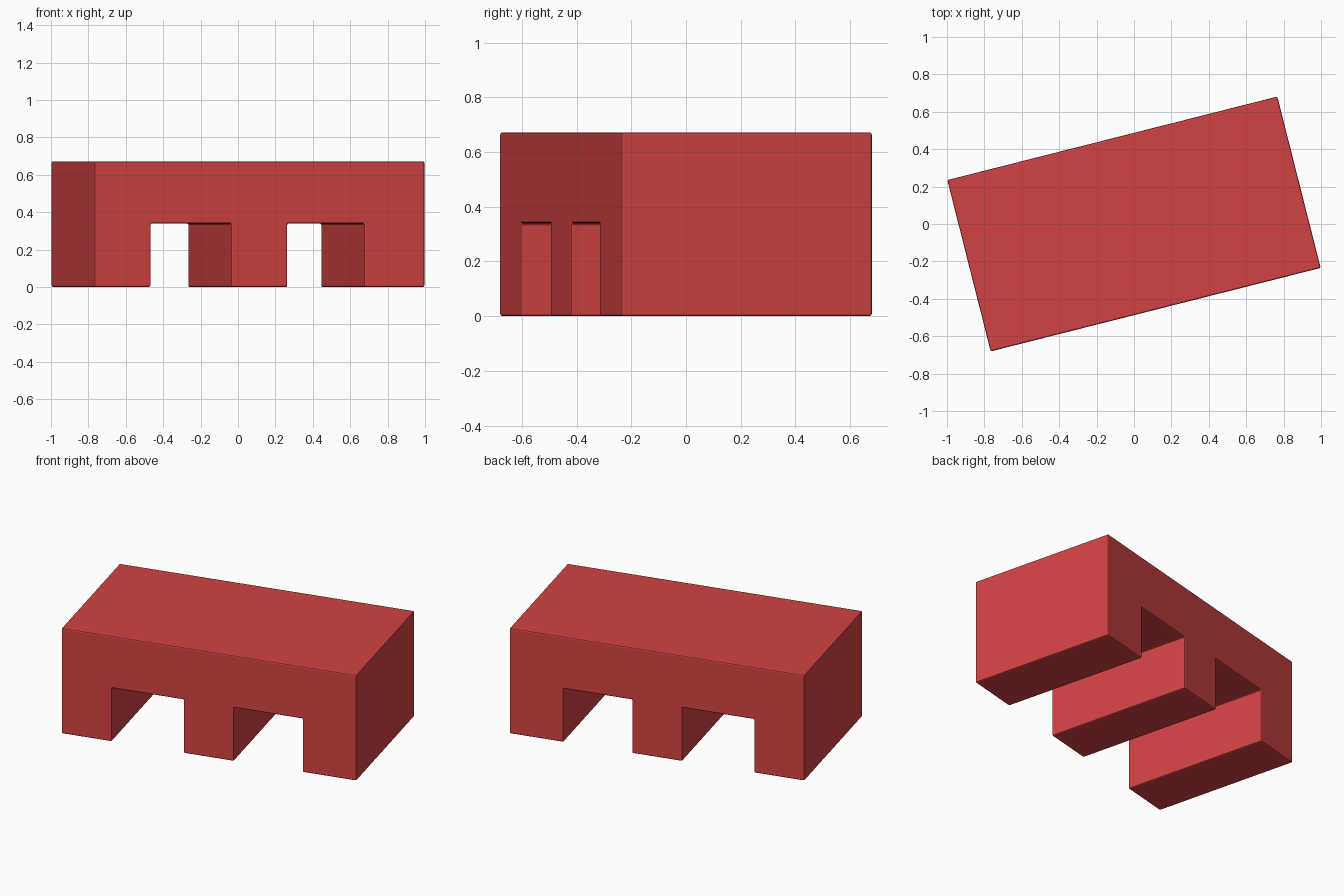
import bpy, bmesh, math

if "Cube" in bpy.data.objects:
    bpy.data.objects.remove(bpy.data.objects["Cube"])

LENGTH, WIDTH, HEIGHT, ARCH = 1.82, 0.945, 0.672, 0.34
OPENINGS = [(-0.60, -0.156), (0.154, 0.577)]  # spans of the two channels

red = bpy.data.materials.new("red")
red.diffuse_color = (0.65, 0.055, 0.056, 1)
red.use_nodes = True
red.node_tree.nodes["Principled BSDF"].inputs["Base Color"].default_value = red.diffuse_color

# Profile of the block seen from its long side
profile = [(-LENGTH / 2, HEIGHT), (-LENGTH / 2, 0)]
for a, b in OPENINGS:
    profile += [(a, 0), (a, ARCH), (b, ARCH), (b, 0)]
profile += [(LENGTH / 2, 0), (LENGTH / 2, HEIGHT)]

# Extrude the profile through the width
bm = bmesh.new()
face = bm.faces.new([bm.verts.new((x, -WIDTH / 2, z)) for x, z in profile])
ext = bmesh.ops.extrude_face_region(bm, geom=[face])
back = [v for v in ext["geom"] if isinstance(v, bmesh.types.BMVert)]
bmesh.ops.translate(bm, verts=back, vec=(0, WIDTH, 0))
bmesh.ops.recalc_face_normals(bm, faces=bm.faces)

mesh = bpy.data.meshes.new("channelled_block")
bm.to_mesh(mesh)
bm.free()
mesh.materials.append(red)
block = bpy.data.objects.new("channelled_block", mesh)
bpy.context.collection.objects.link(block)
block.rotation_euler.z = math.radians(14.2)

# Slightly softened edges
bevel = block.modifiers.new("edge_bevel", 'BEVEL')
bevel.width = 0.008
bevel.segments = 2
bevel.limit_method = 'ANGLE'
